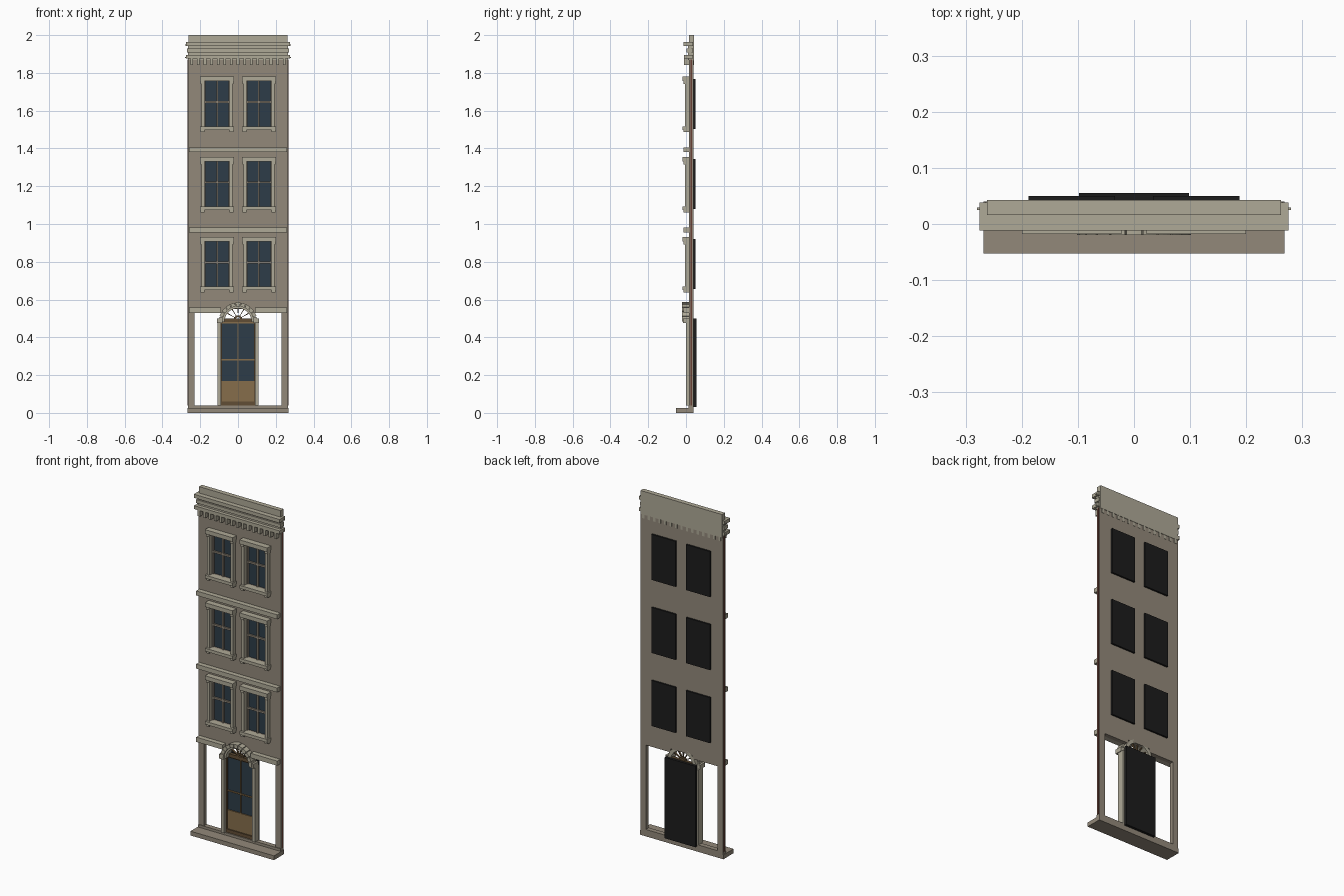
import bpy, bmesh
from math import pi, sin, cos

cube = bpy.data.objects.get("Cube")
if cube:
    bpy.data.objects.remove(cube, do_unlink=True)


def material(name, r, g, b):
    m = bpy.data.materials.new(name)
    m.use_nodes = True
    m.diffuse_color = (r, g, b, 1)
    bsdf = next(n for n in m.node_tree.nodes if n.type == 'BSDF_PRINCIPLED')
    bsdf.inputs["Base Color"].default_value = (r, g, b, 1)
    return m


STONE = material("pale stone", .43, .40, .31)
WALL = material("taupe wall", .29, .25, .195)
GLASS = material("dark blue glass", .027, .046, .066)
WOOD = material("tan wood", .24, .155, .07)
DARKWOOD = material("brown wood", .12, .075, .035)
BLACK = material("black backing", .012, .012, .012)
BRICK = material("red brown edge", .14, .05, .035)


def finish(name, bm, mat):
    bmesh.ops.recalc_face_normals(bm, faces=bm.faces)
    mesh = bpy.data.meshes.new(name)
    bm.to_mesh(mesh)
    bm.free()
    mesh.materials.append(mat)
    obj = bpy.data.objects.new(name, mesh)
    bpy.context.collection.objects.link(obj)
    return obj


def add_prism(bm, outline, y0, y1):
    """Extrude an xz outline from y0 to y1."""
    front = [bm.verts.new((x, y0, z)) for x, z in outline]
    back = [bm.verts.new((x, y1, z)) for x, z in outline]
    n = len(outline)
    bm.faces.new(front)
    bm.faces.new(back[::-1])
    for i in range(n):
        j = (i + 1) % n
        bm.faces.new((front[i], back[i], back[j], front[j]))


def rect(x0, x1, z0, z1):
    return [(x0, z0), (x1, z0), (x1, z1), (x0, z1)]


def boxes(name, mat, y0, y1, *rects):
    bm = bmesh.new()
    for r in rects:
        add_prism(bm, rect(*r), y0, y1)
    return finish(name, bm, mat)


def both(x0, x1, z0, z1):
    return (x0, x1, z0, z1), (-x1, -x0, z0, z1)


def ring(cx, cz, r0, r1, a0, a1, steps=3):
    """Outline of a piece of a ring."""
    t = [a0 + (a1 - a0) * i / steps for i in range(steps + 1)]
    return ([(cx + r1 * cos(a), cz + r1 * sin(a)) for a in t] +
            [(cx + r0 * cos(a), cz + r0 * sin(a)) for a in reversed(t)])


# Wall sheet with window openings and open ground floor
FRONT, BACK, HALF = .016, .04, .265
ROWS = [.788, 1.212, 1.636]
WX, WW, WH = .111, .067, .12      # window centre, half width, half height
xs = [-HALF, -.23, -WX - WW, -.07, -WX + WW, WX - WW, .07, WX + WW, .23, HALF]
xs.sort()
zs = [.04, .53, .55] + [r + s * WH for r in ROWS for s in (-1, 1)] + [1.87]


def is_open(x, z):
    if z < .53:
        return abs(x) < .23
    if z < .55:
        return abs(x) < .07
    return abs(abs(x) - WX) < WW and any(abs(z - r) < WH for r in ROWS)


bm = bmesh.new()
grid = [[bm.verts.new((x, FRONT, z)) for z in zs] for x in xs]
for i in range(len(xs) - 1):
    for j in range(len(zs) - 1):
        if not is_open((xs[i] + xs[i + 1]) / 2, (zs[j] + zs[j + 1]) / 2):
            bm.faces.new((grid[i][j], grid[i + 1][j], grid[i + 1][j + 1], grid[i][j + 1]))
bmesh.ops.delete(bm, geom=[v for v in bm.verts if not v.link_faces], context='VERTS')
ext = bmesh.ops.extrude_face_region(bm, geom=bm.faces[:], use_keep_orig=True)
moved = [g for g in ext["geom"] if isinstance(g, bmesh.types.BMVert)]
bmesh.ops.translate(bm, vec=(0, BACK - FRONT, 0), verts=moved)
finish("wall", bm, WALL)
boxes("side_edges", BRICK, .024, .033, *both(HALF, .267, .04, 1.87))

# Base step and threshold
boxes("base_step", WALL, -.053, .04, (-.268, .268, 0, .025))
boxes("threshold", WALL, .012, .04, (-HALF, HALF, .025, .04))

# Floor bands
boxes("floor_bands", STONE, -.012, .018, *[(-.26, .26, z, z + .026) for z in (.955, 1.38)])
boxes("shopfront_band", STONE, -.012, .018, *both(.09, .26, .53, .557))

# Windows
for floor, z in enumerate(ROWS, 1):
    for side, c in (("left", WX), ("right", -WX)):
        tag = f"{side}_window_{floor}_"
        x0, x1, lo, hi = c - WW, c + WW, z - WH, z + WH
        boxes(tag + "jambs", STONE, -.006, .018,
              (x0 - .016, x0, lo, hi), (x1, x1 + .016, lo, hi))
        boxes(tag + "header", STONE, -.018, .018, (x0 - .022, x1 + .022, hi, hi + .024))
        boxes(tag + "sill", STONE, -.018, .018, (x0 - .022, x1 + .022, lo - .018, lo))
        boxes(tag + "brackets", STONE, -.012, .018,
              *[(x - .01, x + .01, a, b) for x in (x0 - .01, x1 + .01)
                for a, b in ((lo - .03, lo - .018), (hi - .016, hi))])
        boxes(tag + "glass", GLASS, .028, .034, (x0, x1, lo, hi))
        boxes(tag + "glazing_bars", WALL, .018, .028,
              (c - .004, c + .004, lo, hi), (x0, x1, z + .004, z + .014),
              (x0, x0 + .006, lo, hi), (x1 - .006, x1, lo, hi))
        boxes(tag + "backing", BLACK, .034, .05,
              (x0 - .01, x1 + .01, lo - .012, hi + .012))

# Door surround
boxes("door_jambs", STONE, 0, .04, *both(.09, .108, .04, .475))
boxes("door_capitals", STONE, -.016, .03, *both(.082, .112, .475, .5))

# Arch of separate stones over a plain inner ring
ARCH = .482
bm = bmesh.new()
add_prism(bm, ring(0, ARCH, .072, .092, 0, pi, 16), -.008, .04)
finish("arch_ring", bm, STONE)
bm = bmesh.new()
COUNT = 11
for i in range(COUNT):
    step = pi / COUNT
    outer = .102 if i != COUNT // 2 else .104
    add_prism(bm, ring(0, ARCH, .082, outer, (i + .06) * step, (i + .94) * step), -.02, .018)
finish("arch_stones", bm, STONE)

# Fanlight spokes
bm = bmesh.new()
add_prism(bm, ring(0, .495, .012, .022, 0, pi, 8), .018, .03)
for i in range(1, 6):
    a = i * pi / 6
    add_prism(bm, ring(0, .495, .02, .07 - .01 * sin(a), a - .04, a + .04, 1), .018, .03)
finish("fanlight_bars", bm, DARKWOOD)

# Door
boxes("door_glass", GLASS, .03, .04, (-.09, .09, .17, .48))
boxes("door_lower_panel", WOOD, .024, .04, (-.084, .084, .06, .17))
boxes("door_frame", DARKWOOD, .018, .036, *both(.084, .09, .04, .48),
      (-.09, .09, .04, .06), (-.09, .09, .48, .5))
boxes("door_glazing_bars", WOOD, .024, .03, (-.003, .003, .17, .48),
      (-.084, .084, .277, .284), (-.084, .084, .474, .48))
boxes("door_backing", BLACK, .04, .055, (-.098, .098, .03, .5))

# Cornice and parapet
boxes("parapet", STONE, .016, .043, (-.262, .262, 1.865, 2))
boxes("cornice_top", STONE, -.012, .038, (-.275, .275, 1.942, 1.963))
boxes("cornice_middle", STONE, .002, .038, (-.27, .27, 1.908, 1.928))
boxes("cornice_bottom", STONE, -.01, .038, (-.275, .275, 1.876, 1.896))
boxes("cornice_core", STONE, .01, .03, (-.265, .265, 1.868, 1.942))
boxes("cornice_tabs", STONE, .025, .029, *both(.27, .28, 1.944, 1.95), *both(.27, .28, 1.878, 1.884))
DENTILS = 15
boxes("dentils", STONE, -.01, .042,
      *[(x - .007, x + .007, 1.842, 1.876)
        for x in (-.245 + .49 * i / (DENTILS - 1) for i in range(DENTILS))])
